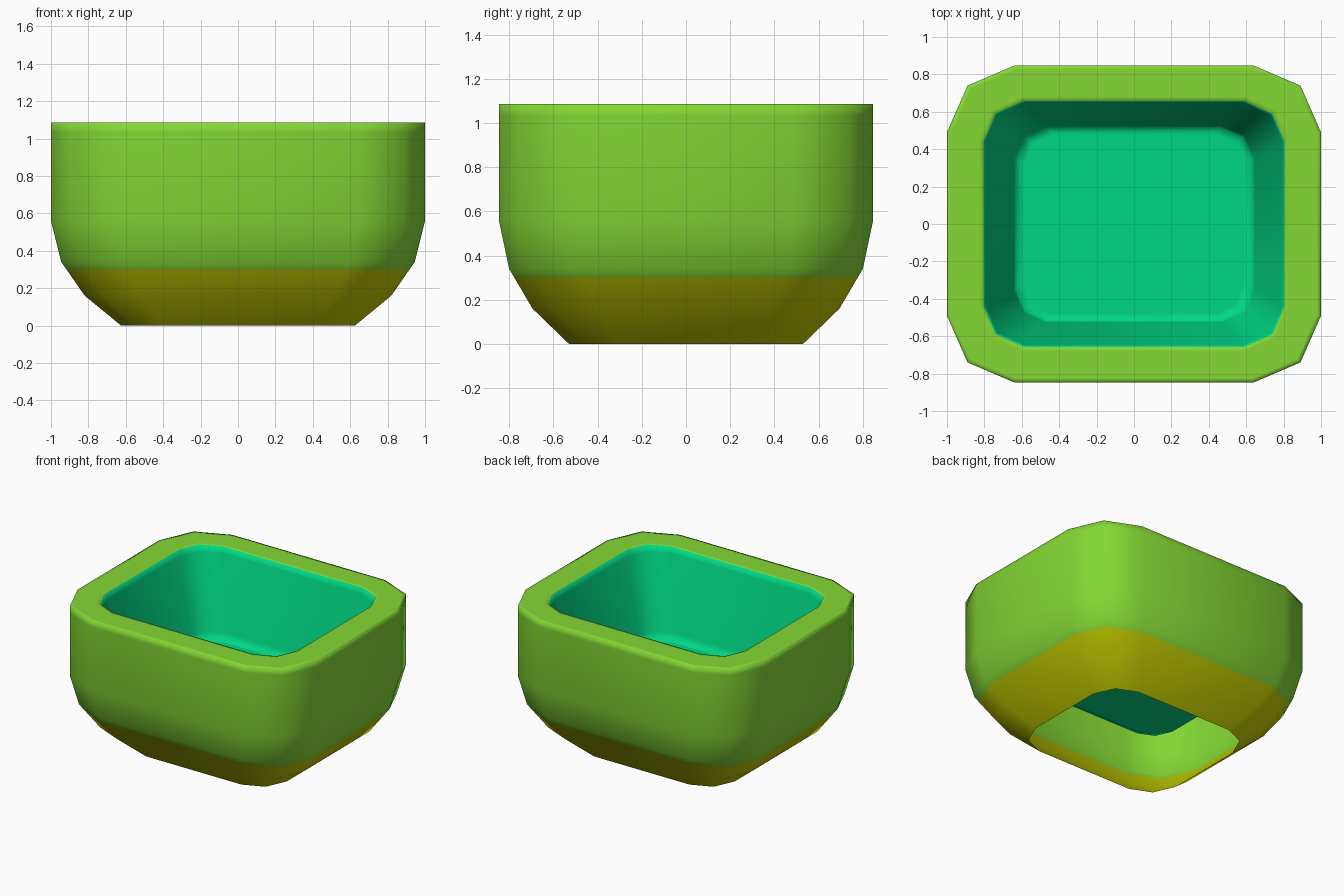
import bpy, bmesh

if "Cube" in bpy.data.objects:
    bpy.data.objects.remove(bpy.data.objects["Cube"])


def srgb(r, g, b):
    f = lambda c: c / 12.92 if c <= 0.04045 else ((c + 0.055) / 1.055) ** 2.4
    return (f(r / 255), f(g / 255), f(b / 255), 1)


def material(name, rgb):
    m = bpy.data.materials.new(name)
    m.diffuse_color = srgb(*rgb)
    m.use_nodes = True
    m.node_tree.nodes["Principled BSDF"].inputs["Base Color"].default_value = m.diffuse_color
    return m


# Corner outlines (one quadrant each) of the outer wall and the opening
OUTER = [(1.0, 0.49), (0.89, 0.74), (0.64, 0.847)]
INNER = [(0.805, 0.44), (0.74, 0.59), (0.59, 0.657)]


def outline(corner):
    """Mirror a corner into a full counter-clockwise 12-sided outline."""
    left = [(-x, y) for x, y in reversed(corner)]
    top = corner + left
    return top + [(-x, -y) for x, y in top]


outer, inner = outline(OUTER), outline(INNER)
RIM, FLOOR = 1.086, 0.457

# Profile: (inward blend from outer to inner outline, scale, height)
profile = [
    (0, 0.625, 0.0), (0, 0.82, 0.16), (0, 0.917, 0.30), (0, 0.945, 0.34),
    (0, 1.0, 0.56), (0, 1.0, RIM - 0.05), (0, 1.0, RIM),
    (0.12, 1.0, RIM), (0.88, 1.0, RIM), (1, 1.0, RIM),
    (1, 0.985, RIM - 0.045), (1, 0.80, FLOOR + 0.055),
    (1, 0.785, FLOOR), (1, 0.73, FLOOR),
]

bm = bmesh.new()
rings = []
for t, s, z in profile:
    rings.append([bm.verts.new(((a[0] + (b[0] - a[0]) * t) * s,
                                (a[1] + (b[1] - a[1]) * t) * s, z))
                  for a, b in zip(outer, inner)])

# Yellow foot band, lime wall and rim, teal inside; the underside stays open
n = len(outer)
for i, (lo, hi) in enumerate(zip(rings, rings[1:])):
    for j in range(n):
        k = (j + 1) % n
        f = bm.faces.new((lo[j], lo[k], hi[k], hi[j]))
        f.material_index = 1 if i < 2 else 0 if i < 9 else 2
        f.smooth = True
floor = bm.faces.new(rings[-1])
floor.material_index = 2
floor.smooth = True

mesh = bpy.data.meshes.new("square_bowl")
bm.to_mesh(mesh)
bm.free()
for m in (material("lime_green", (132, 215, 52)),
          material("olive_yellow", (192, 202, 0)),
          material("teal_green", (0, 215, 132))):
    mesh.materials.append(m)
bowl = bpy.data.objects.new("square_bowl", mesh)
bpy.context.collection.objects.link(bowl)
